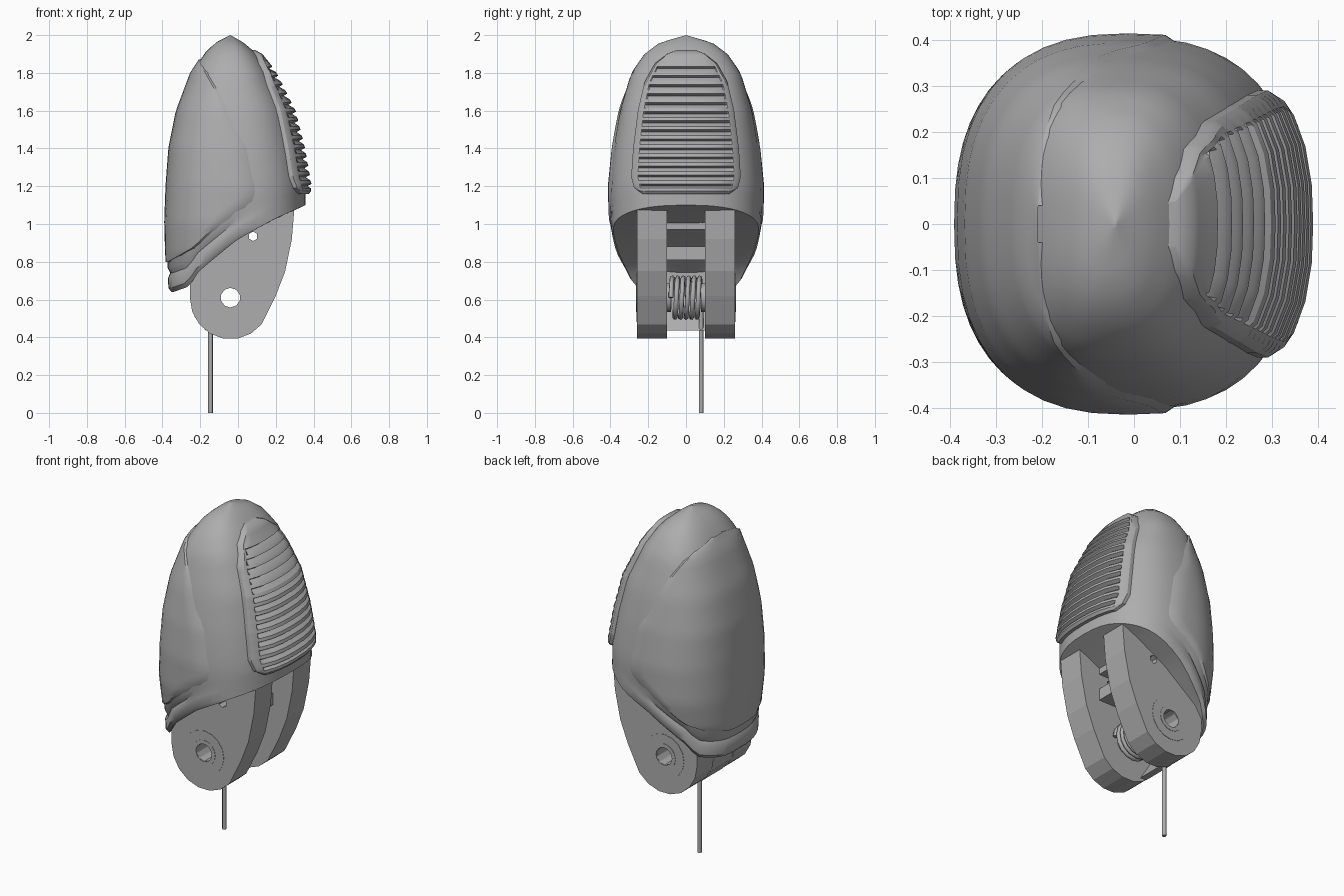
import bpy, bmesh, math
from mathutils import Matrix

if "Cube" in bpy.data.objects:
    bpy.data.objects.remove(bpy.data.objects["Cube"])

grey = bpy.data.materials.new("mid grey")
grey.use_nodes = True
grey.diffuse_color = (0.42, 0.42, 0.42, 1)
grey.node_tree.nodes["Principled BSDF"].inputs["Base Color"].default_value = grey.diffuse_color

POWER = 2.5
AXLE_X, AXLE_Z = -0.04, 0.61


def add(name, bm, smooth=None):
    bmesh.ops.recalc_face_normals(bm, faces=bm.faces)
    mesh = bpy.data.meshes.new(name)
    bm.to_mesh(mesh)
    bm.free()
    mesh.materials.append(grey)
    obj = bpy.data.objects.new(name, mesh)
    bpy.context.collection.objects.link(obj)
    if smooth:
        select(obj)
        bpy.ops.object.shade_smooth_by_angle(angle=math.radians(smooth))
    return obj


def select(obj):
    bpy.ops.object.select_all(action='DESELECT')
    obj.select_set(True)
    bpy.context.view_layer.objects.active = obj


def loft(rows, closed=False):
    bm = bmesh.new()
    grid = [[bm.verts.new(p) for p in row] for row in rows]
    count = len(rows[0])
    for low, high in zip(grid, grid[1:]):
        for i in range(count if closed else count - 1):
            j = (i + 1) % count
            bm.faces.new((low[i], low[j], high[j], high[i]))
    bmesh.ops.remove_doubles(bm, verts=bm.verts, dist=0.0005)
    return bm


def prism(name, outline, y0, y1):
    bm = bmesh.new()
    face = bm.faces.new([bm.verts.new((x, y0, z)) for x, z in outline])
    ext = bmesh.ops.extrude_face_region(bm, geom=[face])
    for v in ext["geom"]:
        if isinstance(v, bmesh.types.BMVert):
            v.co.y = y1
    return add(name, bm)


def interp(table, t):
    if t <= table[0][0]:
        return table[0][1:]
    for a, b in zip(table, table[1:]):
        if t <= b[0]:
            f = (t - a[0]) / (b[0] - a[0])
            return tuple(p + (q - p) * f for p, q in zip(a[1:], b[1:]))
    return table[-1][1:]


# Fingertip cross-sections: height, back x, pad-side x, half depth
SECTIONS = [(0.6, -.36, .36, .35), (0.8, -.375, .36, .36), (1.0, -.382, .36, .40),
            (1.2, -.375, .355, .405), (1.4, -.36, .32, .385), (1.6, -.32, .27, .35),
            (1.8, -.245, .17, .29), (1.9, -.18, .1, .22), (1.96, -.12, .03, .14),
            (2.0, -.04, -.04, 0)]
HEM = [(-.37, .64), (-.28, .67), (-.22, .75), (0, .92), (.2, 1.03), (.36, 1.1)]


def size(z, grow=0):
    left, right, depth = interp(SECTIONS, z)
    return (left + right) / 2, (right - left) / 2 + grow, depth + grow


def skin(angle, z, grow=0):
    cx, a, b = size(z, grow)
    c, s = math.cos(angle), math.sin(angle)
    return (cx + math.copysign(a * abs(c) ** (2 / POWER), c),
            math.copysign(b * abs(s) ** (2 / POWER), s), z)


# Fingertip shell with a lip and groove along its slanted hem
LIP = [(0, -.012), (.02, .004), (.075, .002), (.1, -.012), (.13, 0)]
angles = [math.tau * i / 48 for i in range(48)]
rows = []
for lift, grow in LIP:
    row = []
    for t in angles:
        x = skin(t, 0.95)[0]
        fade = min(1, max(0, (0.15 - x) / 0.3))
        row.append(skin(t, interp(HEM, x)[0] + lift, grow * fade))
    rows.append(row)
start = [p[2] for p in rows[-1]]
for k in range(1, 21):
    s = math.sin(math.pi / 2 * k / 20)
    rows.append([skin(t, z + (2 - z) * s) for t, z in zip(angles, start)])
under = []
for scale in (0, .35, .7, .9):
    row = []
    for x, y, z in rows[0]:
        row.append((x * scale, y * scale, interp(HEM, x * scale)[0]))
    under.append(row)
add("fingertip_shell", loft(under + rows, True), 40)

# Raised nail plate wrapping the back
NAIL = [(.8, -.36), (.88, -.2), (.97, -.1), (1.1, .1), (1.14, .125), (1.2, .12),
        (1.4, .08), (1.65, -.05), (1.8, -.155), (1.87, -.21)]
rows = []
for k in range(31):
    z = .8 + 1.07 * k / 30
    cx, a, b = size(z)
    ratio = max(-.995, (interp(NAIL, z)[0] - cx) / a)
    edge = math.acos(math.copysign(abs(ratio) ** (POWER / 2), ratio))
    row = []
    for i in range(27):
        f = 2 * i / 26 - 1
        row.append(skin(math.pi + f * (math.pi - edge), z, -.015 if abs(f) == 1 else .009))
    rows.append(row)
rows.insert(0, [skin(math.atan2(y, x), z, -.015) for x, y, z in rows[0]])
add("nail_plate", loft(rows), 40)

# Ridged grip pad on the front of the fingertip
PAD = [(1.16, .23), (1.19, .275), (1.25, .29), (1.4, .28), (1.6, .255), (1.75, .22),
       (1.85, .165), (1.9, .1), (1.92, .05)]
levels = [(1.16, -.03), (1.16, .02), (1.175, .032), (1.19, .03)]
ridges = 14
for k in range(ridges):
    z = 1.2 + .67 * k / ridges
    levels += [(z, .012), (z + .012, .036), (z + .03, .034)]
levels += [(1.885, .03), (1.9, .03), (1.92, .015), (1.92, -.03)]
columns = [(1, -.03), (1, .02), (.95, .032), (.88, .03), (.85, None), (.6, None), (.3, None)]
columns = [(-f, d) for f, d in columns] + [(0, None)] + columns[::-1]
rows = []
for z, height in levels:
    cx, a, b = size(z)
    row = []
    for f, rim in columns:
        y = f * interp(PAD, z)[0]
        lift = height if rim is None else min(rim, max(height, .03) if 1.19 < z < 1.89 else height)
        row.append((cx + a * max(0, 1 - abs(y / b) ** POWER) ** (1 / POWER) + lift, y, z))
    rows.append(row)
add("grip_pad", loft(rows), 30)


# Hinge cheeks with axle and pin holes
def cylinder(name, x, z, radius, sides):
    bm = bmesh.new()
    bmesh.ops.create_cone(bm, cap_ends=True, segments=sides, radius1=radius, radius2=radius, depth=1)
    bmesh.ops.transform(bm, verts=bm.verts, matrix=Matrix.Translation((x, 0, z)) @ Matrix.Rotation(math.pi / 2, 4, 'X'))
    cutter = add(name, bm)
    cutter.hide_render = True
    return cutter


def washer(name, inner, outer, y0, y1):
    profile = [(inner, y0), (outer, y0), (outer, y1), (inner, y1), (inner, y0)]
    rows = []
    for r, y in profile:
        rows.append([(AXLE_X + r * math.cos(t), y, AXLE_Z + r * math.sin(t)) for t in angles[::3]])
    add(name, loft(rows, True), 30)


arc = [math.radians(d) for d in range(180, 321, 20)]
cheek = [(AXLE_X + .215 * math.cos(t), AXLE_Z + .22 * math.sin(t)) for t in arc]
cheek += [(.2, .62), (.25, .75), (.285, .92), (.3, 1.1), (-.2, 1.1), (-.255, .75)]
for side, label in ((1, "rear"), (-1, "front")):
    plate = prism(label + "_hinge_cheek", cheek, side * .1, side * .26)
    for x, z, r, n in ((AXLE_X, AXLE_Z, .052, 10), (.08, .935, .025, 6)):
        cutter = cylinder("hole_cutter", x, z, r, n)
        mod = plate.modifiers.new("hole", 'BOOLEAN')
        mod.operation = 'DIFFERENCE'
        mod.solver = 'EXACT'
        mod.object = cutter
        select(plate)
        bpy.ops.object.modifier_apply(modifier=mod.name)
        bpy.data.objects.remove(cutter)
    washer(label + "_axle_collar", .052, .075, side * .08, side * .264)
    washer(label + "_axle_ring", .075, .13, side * .25, side * .262)

# Web and cross bars joining the cheeks
web = [(-.255, .95), (-.255, .62), (-.23, .51), (-.17, .435), (-.13, .435), (-.19, .53), (-.215, .62), (-.215, .95)]
prism("back_web", web, -.1, .1)
for name, z0, z1 in (("lower_cross_bar", .81, .88), ("upper_cross_bar", .97, 1.05)):
    prism(name, [(-.22, z0), (.16, z0), (.16, z1), (-.22, z1)], -.1, .1)

# Coiled spring with a straight tail
coil = bpy.data.curves.new("spring", 'CURVE')
coil.dimensions = '3D'
coil.bevel_depth = .013
coil.bevel_resolution = 1
coil.use_fill_caps = True
points = []
steps = 88
for k in range(steps + 1):
    t = 11 * math.pi * k / steps
    points.append((AXLE_X + .105 * math.cos(t), -.08 + .16 * k / steps, AXLE_Z + .105 * math.sin(t), 1))
points.append((-.145, .08, 0, 1))
spline = coil.splines.new('POLY')
spline.points.add(len(points) - 1)
for point, co in zip(spline.points, points):
    point.co = co
coil.materials.append(grey)
bpy.context.collection.objects.link(bpy.data.objects.new("spring", coil))
